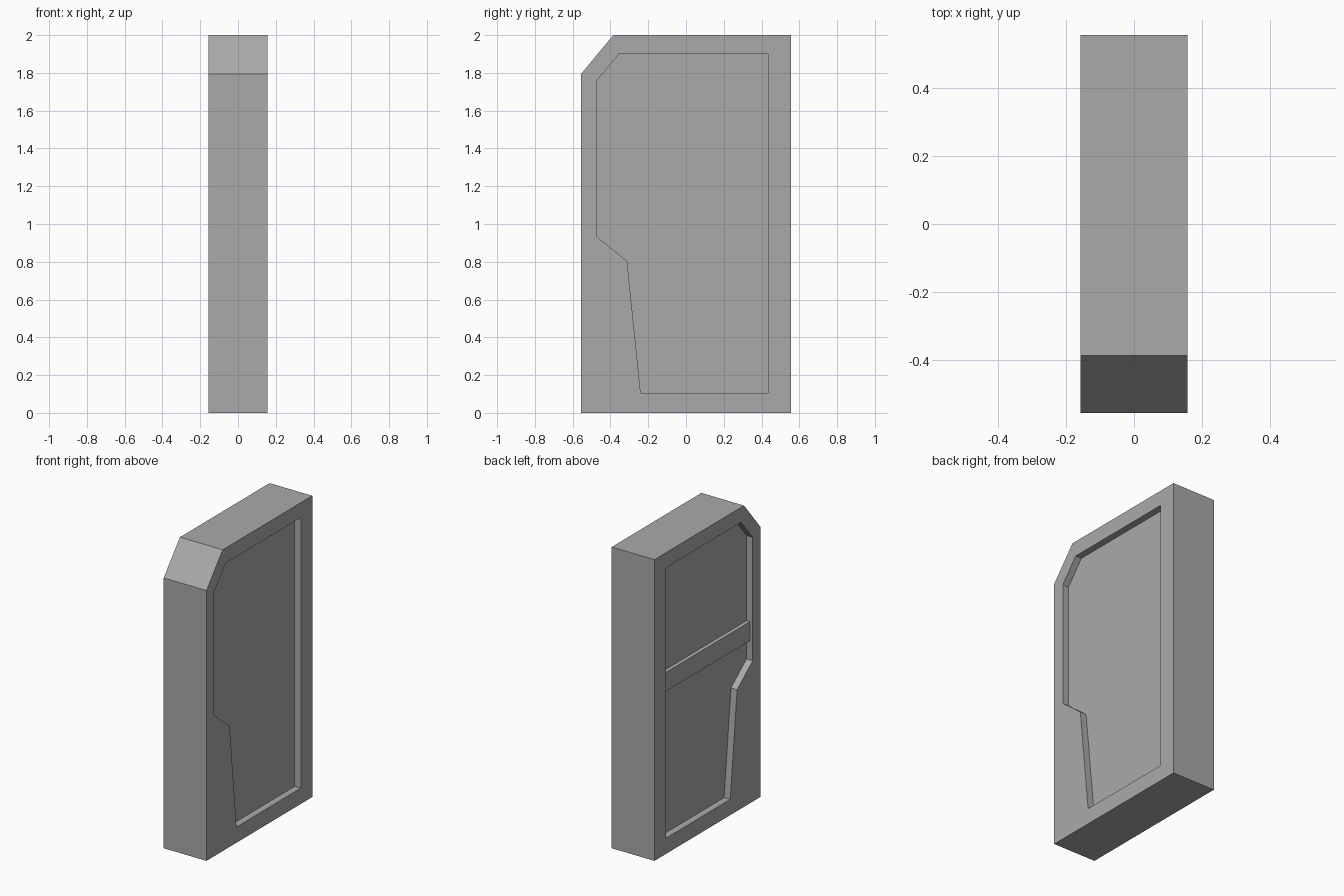
import bpy
import bmesh

cube = bpy.data.objects.get("Cube")
if cube:
    bpy.data.objects.remove(cube, do_unlink=True)

HALF = 0.157    # half thickness of the slab
DEPTH = 0.045   # depth of each side recess

grey = bpy.data.materials.new("plain grey")
grey.use_nodes = True
grey.diffuse_color = (0.4, 0.4, 0.4, 1)
grey.node_tree.nodes["Principled BSDF"].inputs["Base Color"].default_value = (0.4, 0.4, 0.4, 1)


def prism(name, profile, x0, x1):
    """Extrude a (y, z) profile from x0 to x1."""
    bm = bmesh.new()
    face = bm.faces.new([bm.verts.new((x0, y, z)) for y, z in profile])
    ext = bmesh.ops.extrude_face_region(bm, geom=[face])
    verts = [v for v in ext["geom"] if isinstance(v, bmesh.types.BMVert)]
    bmesh.ops.translate(bm, verts=verts, vec=(x1 - x0, 0, 0))
    bmesh.ops.recalc_face_normals(bm, faces=bm.faces)
    mesh = bpy.data.meshes.new(name)
    bm.to_mesh(mesh)
    bm.free()
    mesh.materials.append(grey)
    obj = bpy.data.objects.new(name, mesh)
    bpy.context.collection.objects.link(obj)
    return obj


outer = [(-0.555, 0), (0.555, 0), (0.555, 2), (-0.385, 2), (-0.555, 1.795)]
inner = [(-0.24, 0.105), (0.435, 0.105), (0.435, 1.9), (-0.355, 1.9),
         (-0.475, 1.755), (-0.475, 0.935), (-0.312, 0.805)]

# Slab with a chamfered upper front corner
panel = prism("panel_body", outer, -HALF, HALF)

# Matching recess cut into both sides
for side in (-1, 1):
    cutter = prism("recess_cutter", inner, side * (HALF - DEPTH), side * (HALF + 0.1))
    cutter.hide_render = True
    mod = panel.modifiers.new("recess", 'BOOLEAN')
    mod.operation = 'DIFFERENCE'
    mod.solver = 'EXACT'
    mod.object = cutter
    bpy.context.view_layer.objects.active = panel
    bpy.ops.object.modifier_apply(modifier=mod.name)
    bpy.data.objects.remove(cutter, do_unlink=True)

# Raised cross bar inside the right recess
bar = [(-0.48, 1.065), (0.44, 1.065), (0.44, 1.19), (-0.48, 1.19)]
prism("cross_bar", bar, -HALF + 0.018, -HALF + DEPTH + 0.01)
